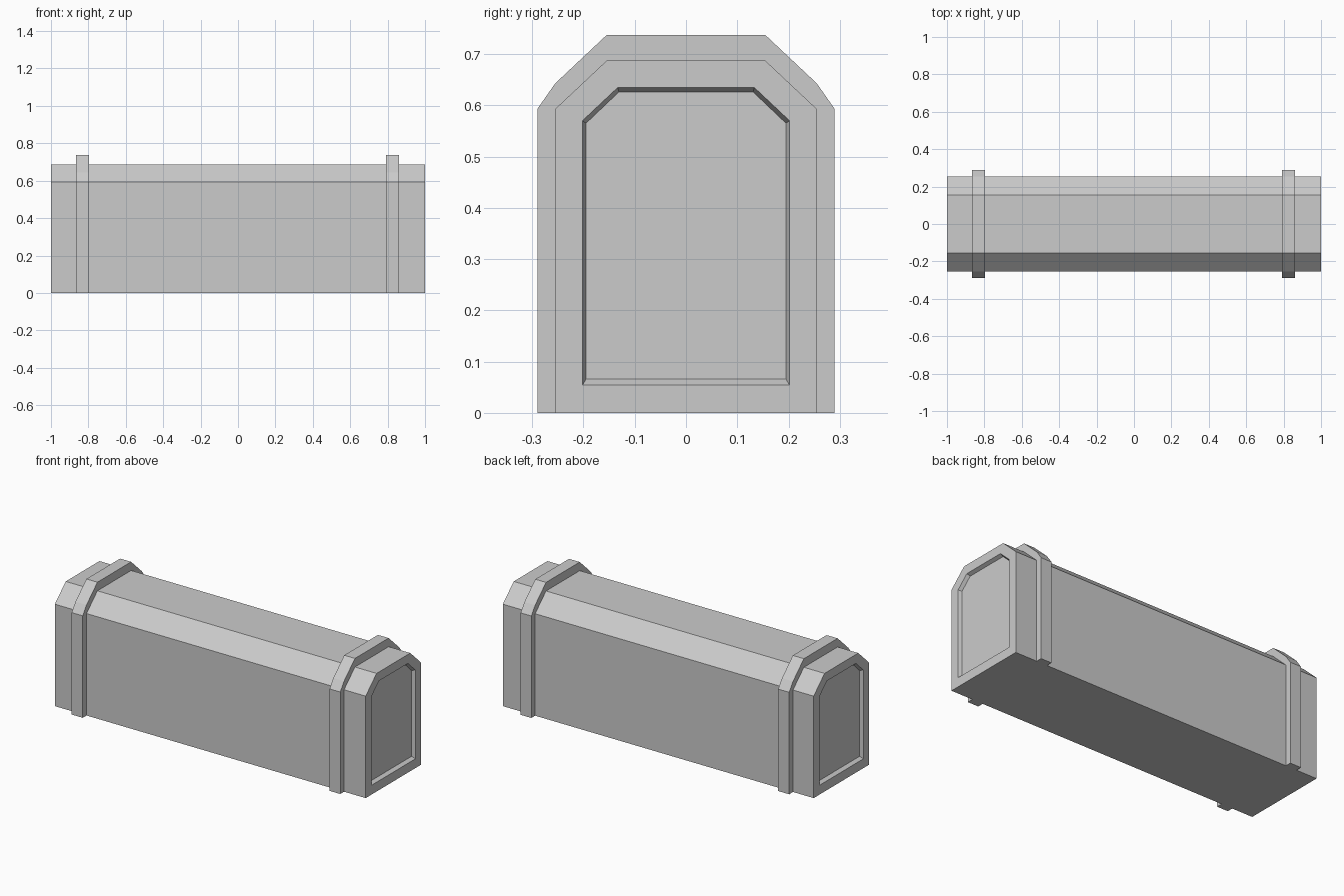
import bpy, bmesh

if "Cube" in bpy.data.objects:
    bpy.data.objects.remove(bpy.data.objects["Cube"])


def mirrored(half):
    """Closed y-z loop from the half profile on +y (bottom to top)."""
    return half + [(-y, z) for y, z in reversed(half)]


def finish(bm, name):
    bmesh.ops.recalc_face_normals(bm, faces=bm.faces)
    mesh = bpy.data.meshes.new(name)
    bm.to_mesh(mesh)
    bm.free()
    obj = bpy.data.objects.new(name, mesh)
    bpy.context.collection.objects.link(obj)
    return obj


def skin(bm, a, b):
    """Quads between two loops of equal length."""
    n = len(a)
    for i in range(n):
        j = (i + 1) % n
        bm.faces.new((a[i], a[j], b[j], b[i]))


BODY = [(0.255, 0), (0.255, 0.593), (0.155, 0.687)]
RIM = [(0.202, 0.054), (0.202, 0.57), (0.133, 0.635)]
PANEL = [(0.195, 0.066), (0.195, 0.565), (0.131, 0.626)]
BAND = [(0.29, 0), (0.29, 0.593), (0.255, 0.643), (0.155, 0.737)]
BAND_INNER = [(0.255, 0), (0.255, 0.593), (0.205, 0.64), (0.155, 0.687)]
DEPTH = 0.02

# Casket body with a recessed panel in each end
bm = bmesh.new()
sections = [(PANEL, -1 + DEPTH), (RIM, -1), (BODY, -1),
            (BODY, 1), (RIM, 1), (PANEL, 1 - DEPTH)]
loops = [[bm.verts.new((x, y, z)) for y, z in mirrored(half)]
         for half, x in sections]
for a, b in zip(loops, loops[1:]):
    skin(bm, a, b)
bm.faces.new(loops[0])
bm.faces.new(loops[-1])
finish(bm, "body")


# Raised bands arching over the body, open underneath
def band(name, x0, x1):
    bm = bmesh.new()
    outer, inner = mirrored(BAND), mirrored(BAND_INNER)
    rings = []
    for o, i in zip(outer, inner):
        rings.append([bm.verts.new(p) for p in
                      ((x0, *o), (x1, *o), (x1, *i), (x0, *i))])
    for a, b in zip(rings, rings[1:]):
        skin(bm, a, b)
    bm.faces.new(rings[0])
    bm.faces.new(rings[-1])
    finish(bm, name)


band("left_band", -0.867, -0.796)
band("right_band", 0.792, 0.861)
